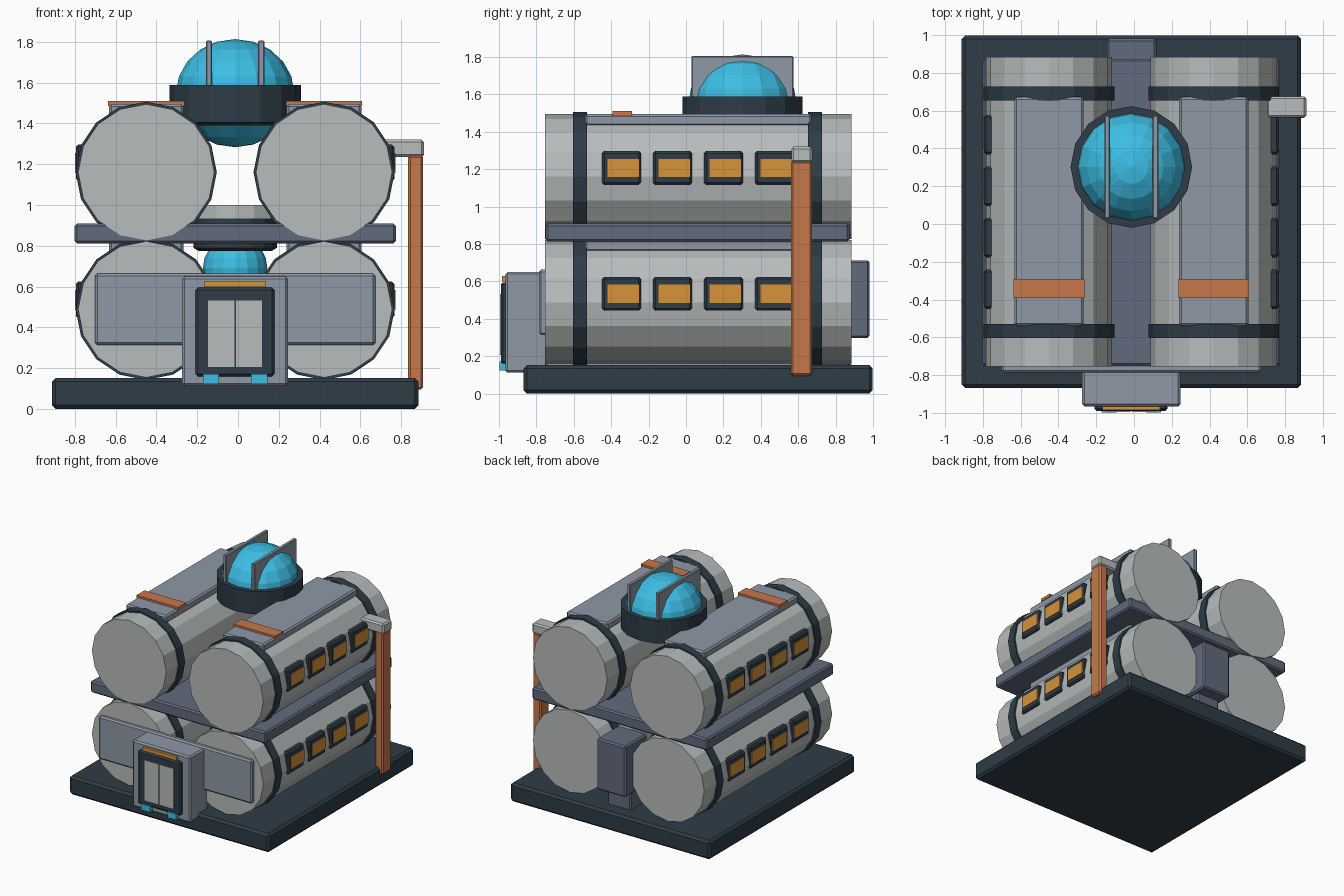
import bpy, math

if "Cube" in bpy.data.objects:
    bpy.data.objects.remove(bpy.data.objects["Cube"])


def material(name, r, g, b):
    def lin(c):
        c /= 255
        return c / 12.92 if c <= 0.04045 else ((c + 0.055) / 1.055) ** 2.4
    m = bpy.data.materials.new(name)
    m.diffuse_color = (lin(r), lin(g), lin(b), 1)
    m.use_nodes = True
    m.node_tree.nodes["Principled BSDF"].inputs["Base Color"].default_value = m.diffuse_color
    return m


HULL = material("light hull grey", 184, 188, 188)
PANEL = material("panel blue grey", 142, 152, 166)
SLATE = material("slate grey", 97, 107, 125)
DARK = material("dark navy", 46, 60, 71)
COPPER = material("copper orange", 198, 120, 75)
AMBER = material("amber glass", 214, 147, 58)
CYAN = material("cyan glass", 60, 190, 228)

CX, CY = -0.014, 0.065      # symmetry axis of the habitat
HALF = 0.436                # module offset from the axis


def finish(obj, name, mat, bevel=0):
    obj.name = name
    obj.data.materials.append(mat)
    if bevel:
        mod = obj.modifiers.new("bevel", 'BEVEL')
        mod.width = bevel
        mod.segments = 1
    return obj


def box(name, x, y, z, mat, bevel=0.012):
    """Box from (min, max) ranges on each axis."""
    bpy.ops.mesh.primitive_cube_add(size=1)
    o = bpy.context.object
    o.location = [(a + b) / 2 for a, b in (x, y, z)]
    o.scale = [b - a for a, b in (x, y, z)]
    bpy.ops.object.transform_apply(location=False, rotation=False, scale=True)
    return finish(o, name, mat, bevel)


def tube_y(name, x, y, z, r, mat):
    """Sixteen-sided cylinder lying along y, corner pointing up."""
    bpy.ops.mesh.primitive_cylinder_add(
        vertices=16, radius=r, depth=y[1] - y[0],
        location=(x, (y[0] + y[1]) / 2, z), rotation=(math.pi / 2, 0, 0))
    return finish(bpy.context.object, name, mat)


def lathe(name, x, y, profile, mat, n=16):
    """Revolve (radius, z) points around a vertical axis; ends are capped."""
    verts, faces = [], []
    for r, z in profile:
        for i in range(n):
            a = 2 * math.pi * i / n
            verts.append((x + r * math.cos(a), y + r * math.sin(a), z))
    for k in range(len(profile) - 1):
        for i in range(n):
            j = (i + 1) % n
            faces.append((k * n + i, k * n + j, (k + 1) * n + j, (k + 1) * n + i))
    faces.append(tuple(reversed(range(n))))
    faces.append(tuple(range(len(verts) - n, len(verts))))
    me = bpy.data.meshes.new(name)
    me.from_pydata(verts, [], faces)
    o = bpy.data.objects.new(name, me)
    bpy.context.collection.objects.link(o)
    return finish(o, name, mat)


def sphere(name, loc, r, h, mat):
    bpy.ops.mesh.primitive_uv_sphere_add(segments=16, ring_count=10, radius=1, location=loc)
    o = bpy.context.object
    o.scale = (r, r, h)
    return finish(o, name, mat)


# foundation slab and middle deck
box("base_slab", (-0.912, 0.884), (-0.868, 0.998), (0, 0.152), DARK, 0.018)
box("middle_deck", (-0.802, 0.774), (-0.75, 0.874), (0.812, 0.908), SLATE)

# four cylindrical modules with rings, roof plates and windows
for level, zc in (("lower", 0.488), ("upper", 1.16)):
    for side, s in (("left", -1), ("right", 1)):
        tag = level + "_" + side
        x = CX + s * HALF
        tube_y(tag + "_module", x, (-0.755, 0.885), zc, 0.334, HULL)
        for end, y in (("front", -0.566), ("back", 0.69)):
            tube_y(tag + "_ring_" + end, x, (y - 0.037, y + 0.037), zc, 0.346, DARK)
        box(tag + "_roof_plate", (x - 0.183, x + 0.183), (-0.54, 0.672),
            (zc + 0.27, zc + 0.334), PANEL)
        if level == "upper":
            box(tag + "_roof_stripe", (x - 0.187, x + 0.187), (-0.393, -0.29),
                (zc + 0.325, zc + 0.35), COPPER, 0)
        for i in range(4):
            y, z = CY - 0.41 + 0.2727 * i, zc + 0.046
            xs = sorted((CX + s * 0.72, CX + s * 0.781))
            xg = sorted((CX + s * 0.775, CX + s * 0.786))
            box(f"{tag}_window_frame_{i}", xs, (y - 0.104, y + 0.104),
                (z - 0.09, z + 0.09), DARK)
            box(f"{tag}_window_glass_{i}", xg, (y - 0.076, y + 0.096),
                (z - 0.049, z + 0.049), AMBER, 0)

# roof dome: dark collar with tapered underside, glass and two fins
DY = 0.302
lathe("dome_collar", CX, DY, [(0.05, 1.36), (0.322, 1.405), (0.322, 1.588)], DARK)
sphere("dome_glass", (CX, DY, 1.548), 0.29, 0.265, CYAN)
for side, s in (("left", -1), ("right", 1)):
    x = CX + s * 0.128
    box("dome_fin_" + side, (x - 0.015, x + 0.015), (DY - 0.272, DY + 0.272),
        (1.57, 1.805), PANEL, 0.005)

# central core through the deck
lathe("core_collar", CX, DY, [(0.18, 0.775), (0.205, 0.79), (0.205, 0.932)], DARK)
lathe("core_cap", CX, DY, [(0.24, 0.93), (0.24, 1.0)], HULL)
sphere("core_globe", (CX, DY, 0.69), 0.158, 0.158, CYAN)

# entrance block with side wings
box("entrance_block", (-0.274, 0.246), (-0.966, -0.74), (0.112, 0.65), PANEL)
box("entrance_wings", (-0.702, 0.674), (-0.787, -0.74), (0.313, 0.663), PANEL)
box("door_frame", (-0.208, 0.178), (-0.99, -0.95), (0.16, 0.595), DARK)
box("door_left", (-0.146, -0.018), (-0.994, -0.985), (0.206, 0.532), HULL, 0)
box("door_right", (-0.01, 0.118), (-0.994, -0.985), (0.206, 0.532), HULL, 0)
box("door_light", (-0.167, 0.137), (-0.985, -0.96), (0.6, 0.628), AMBER, 0)
for side, s in (("left", -1), ("right", 1)):
    x = CX + s * 0.118
    box("step_light_" + side, (x - 0.04, x + 0.04), (-0.998, -0.96), (0.123, 0.172), CYAN, 0)

# rear service box on its support
box("rear_box", (-0.144, 0.118), (0.7, 0.982), (0.297, 0.712), SLATE)
box("rear_support", (-0.12, 0.094), (0.6, 0.88), (0.14, 0.32), SLATE)

# side exhaust mast with elbow cap
box("mast", (0.834, 0.908), (0.561, 0.674), (0.094, 1.245), COPPER)
box("mast_cap", (0.7, 0.912), (0.563, 0.676), (1.235, 1.32), HULL)
